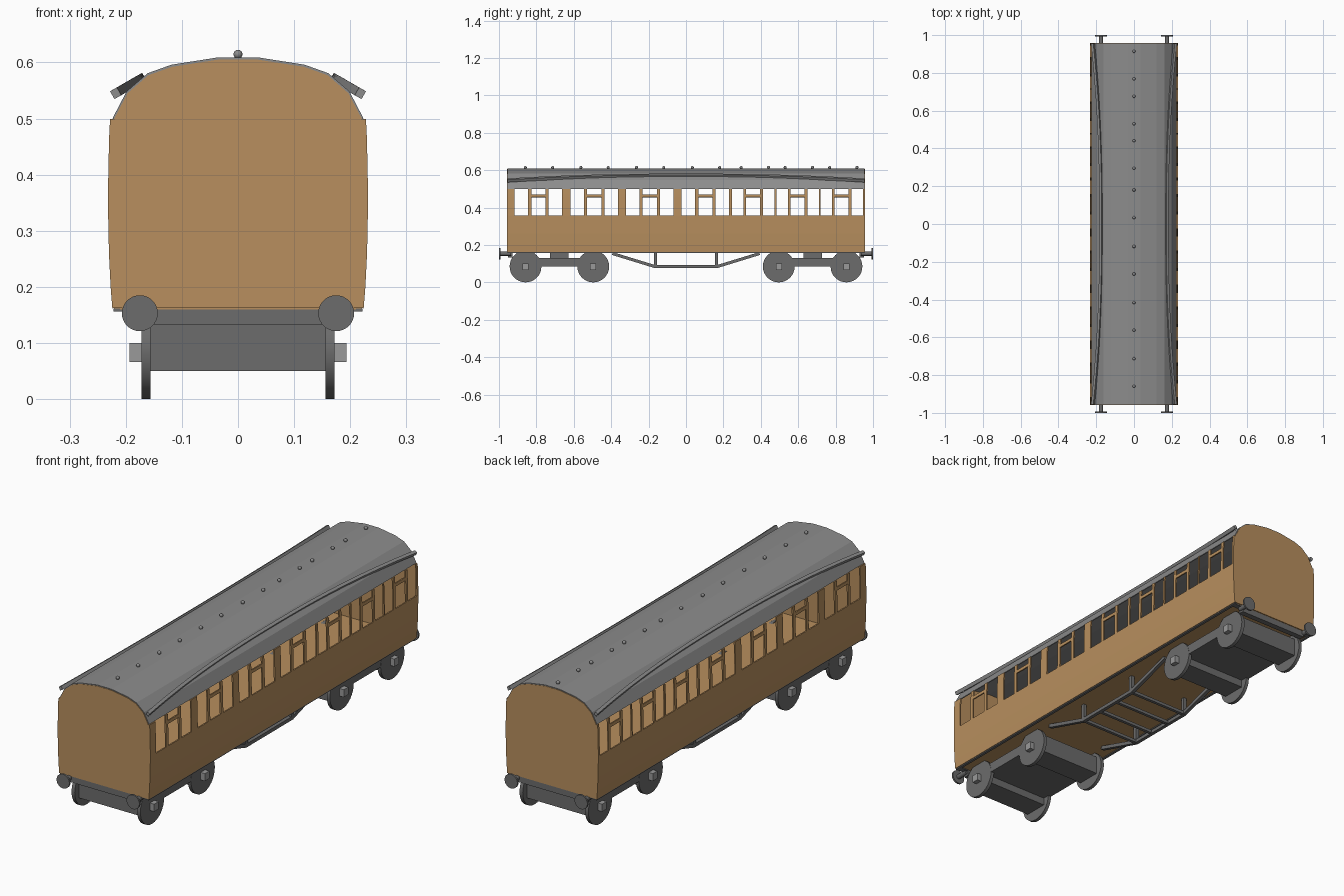
import bpy, bmesh, math
from mathutils import Vector, Matrix

if "Cube" in bpy.data.objects:
    bpy.data.objects.remove(bpy.data.objects["Cube"])

def material(name, rgb):
    m = bpy.data.materials.new(name)
    m.diffuse_color = (*rgb, 1)
    m.use_nodes = True
    m.node_tree.nodes["Principled BSDF"].inputs["Base Color"].default_value = m.diffuse_color
    return m

WOOD = material("tan body", (0.479, 0.275, 0.112))
ROOF = material("roof grey", (0.262, 0.262, 0.262))
IRON = material("dark iron", (0.15, 0.15, 0.15))
STEEL = material("light steel", (0.32, 0.32, 0.32))

def finish(name, bm, mat, solid=None):
    bmesh.ops.recalc_face_normals(bm, faces=bm.faces)
    me = bpy.data.meshes.new(name)
    bm.to_mesh(me)
    bm.free()
    me.materials.append(mat)
    ob = bpy.data.objects.new(name, me)
    bpy.context.collection.objects.link(ob)
    if solid:
        mod = ob.modifiers.new("thickness", 'SOLIDIFY')
        mod.thickness, mod.offset = solid, 0
    return ob

def add_box(bm, x0, x1, y0, y1, z0, z1):
    m = Matrix.Translation(((x0 + x1) / 2, (y0 + y1) / 2, (z0 + z1) / 2))
    bmesh.ops.create_cube(bm, size=1, matrix=m @ Matrix.Diagonal((x1 - x0, y1 - y0, z1 - z0, 1)))

def add_bar(bm, p, q, w):
    p, q = Vector(p), Vector(q)
    d = q - p
    rot = d.to_track_quat('Z', 'Y').to_matrix().to_4x4()
    bmesh.ops.create_cube(bm, size=1, matrix=Matrix.Translation((p + q) / 2) @ rot
                          @ Matrix.Diagonal((w, w, d.length + w * 0.5, 1)))

def add_cyl(bm, centre, axis, r, depth, n=32):
    rot = Vector(axis).to_track_quat('Z', 'Y').to_matrix().to_4x4()
    g = bmesh.ops.create_cone(bm, cap_ends=True, segments=n, radius1=r, radius2=r, depth=depth,
                              matrix=Matrix.Translation(centre) @ rot)
    for f in {f for v in g['verts'] for f in v.link_faces}:
        f.smooth = len(f.verts) == 4

L = 0.955                                   # half length of body
SIDE = [(0.224, 0.162), (0.227, 0.2), (0.23, 0.26), (0.232, 0.357),
        (0.23, 0.455), (0.2295, 0.47), (0.228, 0.499)]
ARCH = [(0.222, 0.497), (0.197, 0.545), (0.16, 0.577), (0.118, 0.592), (0.035, 0.605)]

# compartments: centre, door half width, window start, window end
ROOMS = [(c, 0.038, 0.055, 0.127) for c in (-0.789, -0.491, -0.194, 0.104)]
ROOMS += [(c, 0.037, 0.052, 0.114) for c in (0.359, 0.597, 0.832)]

# side walls: a grid of panels with the window cells left open
cuts = {-L, L}
windows, doors = [], []
for c, d, a, b in ROOMS:
    doors.append((c - d, c + d))
    windows += [(c - b, c - a), (c + a, c + b)]
for span in windows + doors:
    cuts.update(span)
cuts = sorted(cuts)
for s, label in ((-1, "left"), (1, "right")):
    bm = bmesh.new()
    grid = [[bm.verts.new((s * (x - 0.003), y, z)) for y in cuts] for x, z in SIDE]
    for j in range(len(cuts) - 1):
        mid = (cuts[j] + cuts[j + 1]) / 2
        is_win = any(a < mid < b for a, b in windows)
        is_door = any(a < mid < b for a, b in doors)
        for i in range(len(SIDE) - 1):
            if (is_win and i >= 3) or (is_door and i in (3, 5)):
                continue
            bm.faces.new((grid[i][j], grid[i][j + 1], grid[i + 1][j + 1], grid[i + 1][j]))
    finish(label + "_side_wall", bm, WOOD, 0.006)

# end walls: whole cross-section as a thin plate
half = SIDE + ARCH
outline = half + [(-x, z) for x, z in reversed(half)]
for s, label in ((-1, "front"), (1, "back")):
    bm = bmesh.new()
    f = bm.faces.new([bm.verts.new((x, s * (L - 0.004), z)) for x, z in outline])
    g = bmesh.ops.extrude_face_region(bm, geom=[f])
    bmesh.ops.translate(bm, vec=(0, s * 0.006, 0),
                        verts=[v for v in g['geom'] if isinstance(v, bmesh.types.BMVert)])
    finish(label + "_end_wall", bm, WOOD)

# floor
bm = bmesh.new()
add_box(bm, -0.221, 0.221, -L + 0.002, L - 0.002, 0.16, 0.167)
finish("floor", bm, WOOD)

# arched roof
bm = bmesh.new()
arch = ARCH + [(-x, z) for x, z in reversed(ARCH)]
rows = [[bm.verts.new((x, y, z + 0.002)) for x, z in arch] for y in (-L, L)]
for i in range(len(arch) - 1):
    bm.faces.new((rows[0][i], rows[0][i + 1], rows[1][i + 1], rows[1][i]))
finish("roof", bm, ROOF, 0.004)

# curved rain strips sweeping down towards the ends
for s, label in ((-1, "left"), (1, "right")):
    bm = bmesh.new()
    along = Vector((0.87, 0, -0.49)) * 0.007
    up = Vector((0.49, 0, 0.87)) * 0.008
    rings = []
    for k in range(33):
        t = -1 + k / 16
        e = abs(t) ** 2.3
        c = Vector((0.173 + 0.045 * e, t * L, 0.571 - 0.026 * e))
        ring = [c + along + up, c + along - up, c - along - up, c - along + up]
        rings.append([bm.verts.new((s * p.x, p.y, p.z)) for p in ring])
    for a, b in zip(rings, rings[1:]):
        for i in range(4):
            bm.faces.new((a[i], a[(i + 1) % 4], b[(i + 1) % 4], b[i]))
    bm.faces.new(rings[0])
    bm.faces.new(rings[-1])
    finish(label + "_rain_strip", bm, ROOF)

# roof ventilators, two per compartment
bm = bmesh.new()
for c in (-0.786, -0.489, -0.192, 0.107, 0.368, 0.603, 0.841):
    for o in (-0.073, 0.073):
        bmesh.ops.create_uvsphere(bm, u_segments=12, v_segments=8, radius=0.008,
                                  matrix=Matrix.Translation((0, c + o, 0.6145)))
for f in bm.faces:
    f.smooth = True
finish("roof_ventilators", bm, ROOF)

# underframe: sole plate strips and headstocks
bm = bmesh.new()
for s in (-1, 1):
    add_box(bm, min(s * 0.21, s * 0.222), max(s * 0.21, s * 0.222), -L, L, 0.156, 0.161)
    y = s * (L - 0.015)
    add_box(bm, -0.222, 0.222, y - 0.013, y + 0.013, 0.156, 0.161)
    add_box(bm, -0.175, 0.175, y - 0.013, y + 0.013, 0.133, 0.16)
finish("underframe", bm, IRON)

# buffers
bm = bmesh.new()
for sx in (-1, 1):
    for sy in (-1, 1):
        add_cyl(bm, (sx * 0.175, sy * 0.965, 0.153), (0, 1, 0), 0.011, 0.06, 16)
        add_cyl(bm, (sx * 0.175, sy * 0.996, 0.153), (0, 1, 0), 0.032, 0.008)
finish("buffers", bm, IRON)

# bogies, wheels and axle boxes
for s, label in ((-1, "front"), (1, "back")):
    frame, wheels, boxes = bmesh.new(), bmesh.new(), bmesh.new()
    mid = s * 0.677
    add_box(frame, -0.171, 0.171, mid - 0.13, mid + 0.13, 0.084, 0.13)
    add_box(frame, -0.08, 0.08, mid - 0.05, mid + 0.05, 0.13, 0.16)
    for o in (-0.181, 0.181):
        y = mid + o
        add_box(frame, -0.171, 0.171, y - 0.055, y + 0.055, 0.05, 0.133)
        for sx in (-1, 1):
            add_cyl(wheels, (sx * 0.164, y, 0.085), (1, 0, 0), 0.085, 0.016)
            x0, x1 = sorted((sx * 0.165, sx * 0.193))
            add_box(boxes, x0, x1, y - 0.016, y + 0.016, 0.066, 0.1)
    finish(label + "_bogie_frame", frame, IRON)
    finish(label + "_wheels", wheels, IRON)
    finish(label + "_axle_boxes", boxes, STEEL)

# truss rods with posts and cross bars
bm = bmesh.new()
for x in (-0.15, 0.15):
    path = [(-0.39, 0.153), (-0.165, 0.084), (0.165, 0.084), (0.39, 0.153)]
    for (y0, z0), (y1, z1) in zip(path, path[1:]):
        add_bar(bm, (x, y0, z0), (x, y1, z1), 0.016)
    for y in (-0.163, 0.163):
        add_bar(bm, (x, y, 0.084), (x, y, 0.158), 0.016)
for y in (-0.163, -0.055, 0.055, 0.163):
    add_bar(bm, (-0.15, y, 0.084), (0.15, y, 0.084), 0.014)
finish("truss_frame", bm, IRON)
